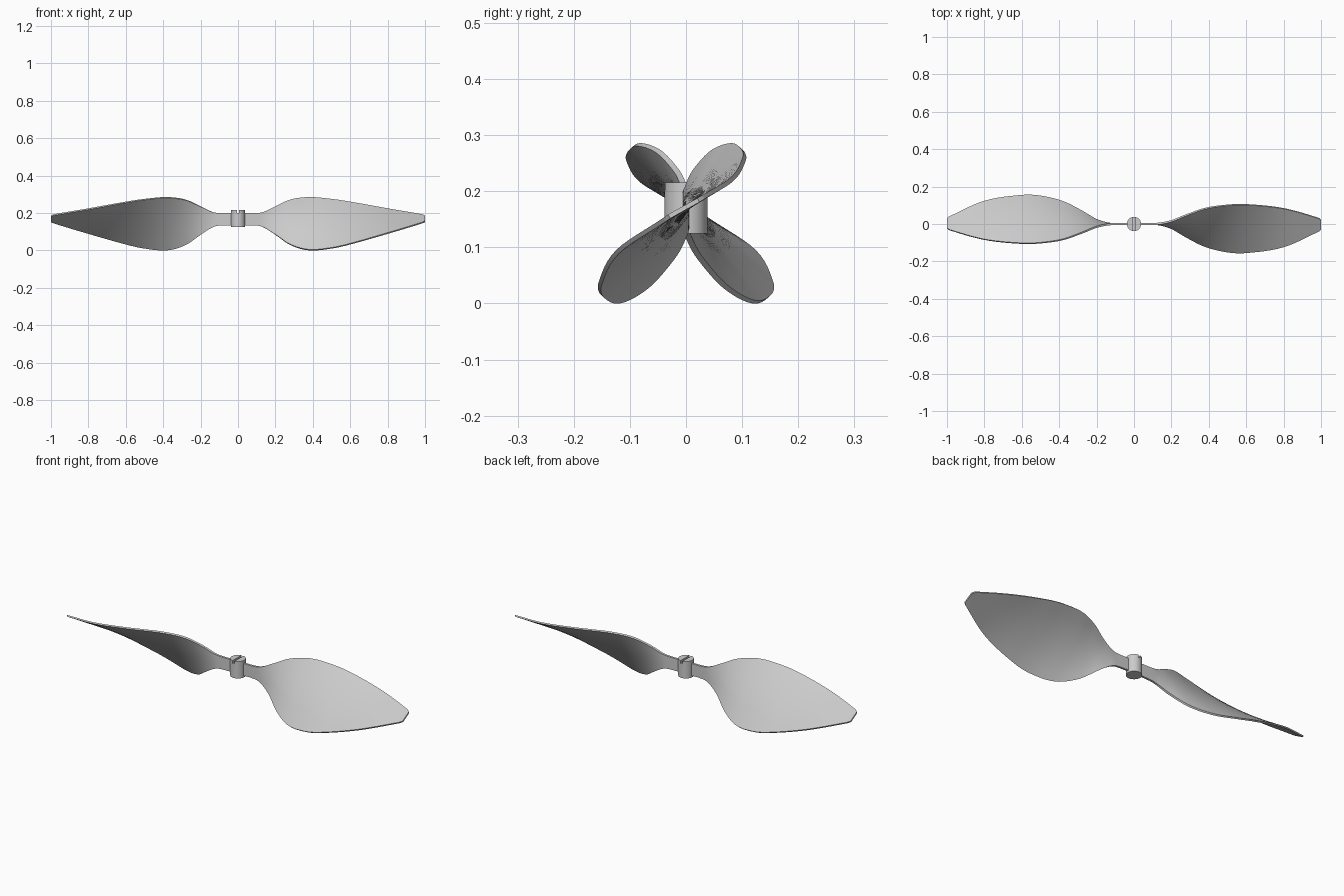
import bpy
import bmesh
import math
from mathutils import Vector

cube = bpy.data.objects.get("Cube")
if cube:
    bpy.data.objects.remove(cube, do_unlink=True)

grey = bpy.data.materials.new("light_grey")
grey.use_nodes = True
colour = (0.6, 0.6, 0.6, 1)
grey.diffuse_color = colour
grey.node_tree.nodes["Principled BSDF"].inputs["Base Color"].default_value = colour

# Blade stations along the span: x, upper edge (y, z), lower edge (y, z)
STATIONS = [
    (0, 0, .2, 0, .134),
    (.1, 0, .2, 0, .133),
    (.14, .003, .207, -.003, .122),
    (.2, .016, .235, -.022, .085),
    (.28, .048, .27, -.069, .031),
    (.38, .083, .283, -.119, .003),
    (.5, .101, .273, -.149, .013),
    (.6, .104, .258, -.153, .035),
    (.8, .083, .222, -.122, .092),
    (.985, .032, .19, -.04, .148),
    (1, .022, .184, -.03, .155),
]


def slope(i, k):
    a, b = STATIONS[max(i - 1, 0)], STATIONS[min(i + 1, len(STATIONS) - 1)]
    return (b[k] - a[k]) / (b[0] - a[0])


def smooth_station(i, t):
    """Hermite blend between station i and the next one."""
    a, b = STATIONS[i], STATIONS[i + 1]
    span = b[0] - a[0]
    s = t * t * (3 - 2 * t)
    row = [a[0] + span * t]
    for k in range(1, 5):
        row.append(a[k] * (1 - s) + b[k] * s
                   + span * t * (1 - t) * ((1 - t) * slope(i, k) - t * slope(i + 1, k)))
    return row


def finish(obj):
    obj.data.materials.append(grey)
    bpy.ops.object.select_all(action="DESELECT")
    obj.select_set(True)
    bpy.context.view_layer.objects.active = obj
    bpy.ops.object.shade_smooth_by_angle(angle=math.radians(35))


def make_blade(name, turn):
    """Loft a thin twisted section, then turn it about the hub axis."""
    steps, columns = 6, 8
    rows = [smooth_station(i, j / steps)
            for i in range(len(STATIONS) - 1) for j in range(steps)]
    rows.append(STATIONS[-1])
    bm = bmesh.new()
    rings = []
    for x, yu, zu, yl, zl in rows:
        upper, lower = Vector((x, yu, zu)), Vector((x, yl, zl))
        chord = (upper - lower).normalized()
        half = chord.cross(Vector((1, 0, 0))) * (.006 - .002 * min(x * 2, 1))
        line = [lower.lerp(upper, c / columns) for c in range(columns + 1)]
        points = [p + half for p in line] + [p - half for p in reversed(line)]
        rings.append([bm.verts.new((turn * p.x, turn * p.y, p.z)) for p in points])
    for a, b in zip(rings, rings[1:]):
        for k in range(len(a)):
            n = (k + 1) % len(a)
            bm.faces.new((a[k], a[n], b[n], b[k]))
    bm.faces.new(rings[0])
    bm.faces.new(rings[-1])
    bmesh.ops.recalc_face_normals(bm, faces=bm.faces)
    mesh = bpy.data.meshes.new(name)
    bm.to_mesh(mesh)
    bm.free()
    obj = bpy.data.objects.new(name, mesh)
    bpy.context.collection.objects.link(obj)
    finish(obj)


make_blade("left_blade", 1)
make_blade("right_blade", -1)

# Hub with a screwdriver slot across the top
bpy.ops.mesh.primitive_cylinder_add(vertices=48, radius=.038, depth=.091, location=(0, 0, .17))
hub = bpy.context.object
hub.name = "hub"
bpy.ops.mesh.primitive_cube_add(size=1, location=(0, 0, .216))
cutter = bpy.context.object
cutter.name = "slot_cutter"
cutter.scale = (.011, .1, .03)
cutter.hide_render = True
slot = hub.modifiers.new("slot", "BOOLEAN")
slot.operation = "DIFFERENCE"
slot.solver = "EXACT"
slot.object = cutter
bpy.context.view_layer.objects.active = hub
bpy.ops.object.modifier_apply(modifier=slot.name)
bpy.data.objects.remove(cutter, do_unlink=True)
finish(hub)
